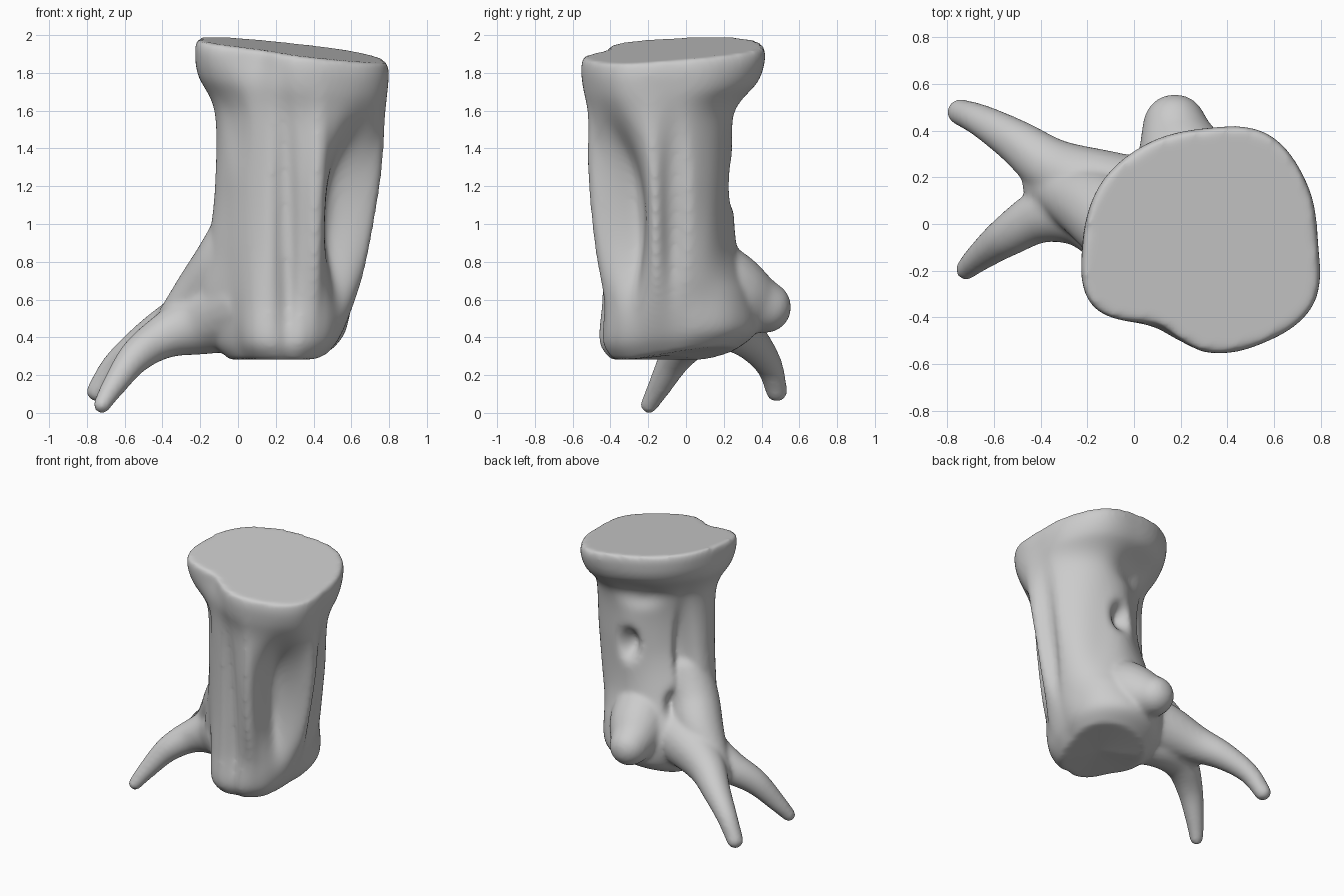
import bpy, bmesh, math
from mathutils import Vector, Matrix

if "Cube" in bpy.data.objects:
    bpy.data.objects.remove(bpy.data.objects["Cube"])

CX, CY = 0.30, -0.08          # trunk axis
SEG, RINGS = 120, 100

# Trunk cross-sections: height, then radii every 30 degrees from +x
LEVELS = [
    (0.28, [.18, .23, .30, .34, .35, .35, .34, .31, .34, .31, .24, .19]),
    (0.38, [.25, .31, .39, .45, .46, .44, .43, .36, .41, .37, .32, .27]),
    (0.60, [.32, .34, .39, .43, .47, .50, .50, .39, .40, .36, .35, .35]),
    (0.87, [.38, .37, .34, .35, .37, .41, .46, .40, .39, .38, .39, .42]),
    (1.20, [.44, .39, .34, .33, .30, .32, .42, .40, .39, .40, .43, .46]),
    (1.58, [.46, .41, .37, .33, .31, .34, .42, .42, .40, .42, .46, .50]),
    (1.77, [.48, .49, .50, .46, .46, .48, .51, .52, .42, .46, .49, .53]),
    (1.89, [.49, .51, .54, .49, .49, .51, .52, .55, .41, .47, .50, .54]),
    (1.955, [.48, .50, .53, .48, .48, .50, .51, .54, .40, .46, .49, .53]),
]

# Hollows and ridges: angle, height, angle spread, height spread, amount
FEATURES = [
    (-41, 1.09, 21, .44, -.20),   # large front-right hollow
    (-73, 1.10, 8, .50, .04),     # ridge beside it
    (-13, 1.15, 7, .45, .02),     # right flange
    (2, 1.10, 9, .45, -.045),     # right groove
    (263, .95, 9, .70, -.05),     # front groove
    (218, 1.60, 12, .25, -.02),   # upper front-left dip
    (88, 1.22, 13, .10, -.10),    # back knot hole
    (105, 1.62, 28, .10, -.04),   # undercut below the rim
    (157, 1.08, 9, .38, -.07),    # left groove
    (145, .80, 11, .10, -.09),    # pit at the foot of the groove
]


def catmull(a, b, c, d, t):
    return 0.5 * (2*b + (c-a)*t + (2*a-5*b+4*c-d)*t*t + (3*b-a-3*c+d)*t**3)


def along(items, u):
    """Smooth interpolation of a list of number tuples, u in 0..1."""
    n = len(items) - 1
    f = min(u * n, n - 1e-6)
    i = int(f)
    p = [items[min(max(i+k, 0), n)] for k in (-1, 0, 1, 2)]
    return [catmull(*v, f - i) for v in zip(*p)]


def radius(radii, deg):
    f = (deg % 360) / 30
    i = int(f)
    return catmull(*[radii[(i+k) % 12] for k in (-1, 0, 1, 2)], f - i)


def feature_offset(deg, z):
    total = 0
    for a, h, sa, sh, amount in FEATURES:
        da = (deg - a + 180) % 360 - 180
        q = (da/sa)**2 + ((z-h)/sh)**2
        total += amount * math.exp(-q**1.5)
    return total


def add_trunk(bm):
    flat = [(z, *r) for z, r in LEVELS]
    rings = []
    for j in range(RINGS + 1):
        z, *radii = along(flat, j / RINGS)
        ring = []
        for i in range(SEG):
            deg = 360 * i / SEG
            r = radius(radii, deg) + feature_offset(deg, z)
            x = CX + r * math.cos(math.radians(deg))
            y = CY + r * math.sin(math.radians(deg))
            tilt = (-.12*x + .07*y + .01) * min(1, z/1.9)**4
            lift = .13 * max(0, x + y - .1) * max(0, (.7-z)/.4)
            ring.append(bm.verts.new((x, y, z + tilt + lift)))
        rings.append(ring)
    for a, b in zip(rings, rings[1:]):
        for i in range(SEG):
            k = (i+1) % SEG
            bm.faces.new((a[i], a[k], b[k], b[i]))
    # end caps
    for ring, flip in ((rings[0], True), (rings[-1], False)):
        mid = sum((v.co for v in ring), Vector()) / SEG
        c = bm.verts.new(mid)
        for i in range(SEG):
            f = (ring[i], ring[(i+1) % SEG], c)
            bm.faces.new(f[::-1] if flip else f)


def add_root(bm, path, steps=45):
    for i in range(steps + 1):
        x, y, z, r = along(path, i / steps)
        bmesh.ops.create_icosphere(bm, subdivisions=3, radius=r,
                                   matrix=Matrix.Translation((x, y, z)))


bm = bmesh.new()
add_trunk(bm)
# front-left root
add_root(bm, [(.08, -.06, .58, .25), (-.17, .06, .49, .18), (-.38, .04, .41, .12),
              (-.54, -.05, .30, .09), (-.66, -.14, .14, .063), (-.72, -.195, .043, .047)])
# back-left root
add_root(bm, [(.10, .05, .58, .22), (-.14, .14, .54, .18), (-.34, .235, .46, .13),
              (-.50, .35, .37, .097), (-.65, .44, .25, .072), (-.745, .48, .115, .058)])
# web running from the roots up the left edge of the trunk
add_root(bm, [(.03, -.07, .98, .16), (-.06, -.02, .80, .17), (-.18, .08, .63, .16),
              (-.40, .17, .42, .08)], 25)
# back stub
add_root(bm, [(.27, .04, .80, .19), (.23, .21, .66, .21), (.19, .34, .59, .165),
              (.175, .42, .56, .138)], 20)

mesh = bpy.data.meshes.new("stump")
bm.to_mesh(mesh)
bm.free()
stump = bpy.data.objects.new("stump", mesh)
bpy.context.collection.objects.link(stump)

# fuse all parts into one smooth skin
remesh = stump.modifiers.new("fuse", 'REMESH')
remesh.mode = 'VOXEL'
remesh.voxel_size = 0.014
remesh.use_smooth_shade = True
smooth = stump.modifiers.new("soften", 'SMOOTH')
smooth.factor = 0.5
smooth.iterations = 14
